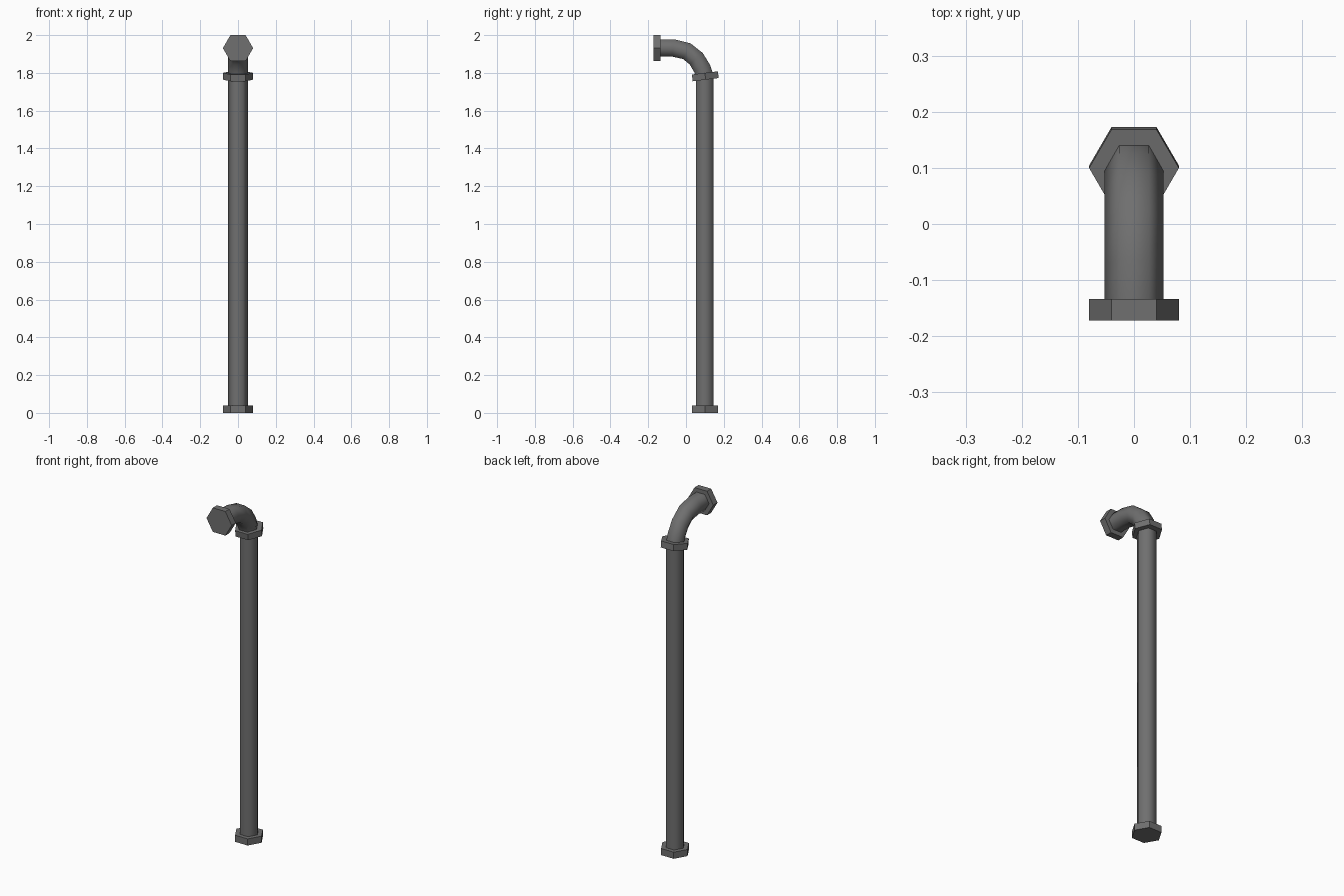
import bpy, bmesh, math
from mathutils import Vector

if "Cube" in bpy.data.objects:
    bpy.data.objects.remove(bpy.data.objects["Cube"])

grey = bpy.data.materials.new("dark_grey_metal")
grey.diffuse_color = (0.16, 0.16, 0.16, 1)
grey.use_nodes = True
grey.node_tree.nodes["Principled BSDF"].inputs["Base Color"].default_value = grey.diffuse_color


def sweep(name, path, radius, smooth, sides=6):
    """Sweep a polygon along a (y, z) path lying in the x = 0 plane."""
    pts = [Vector((0, y, z)) for y, z in path]
    bm = bmesh.new()
    rings = []
    side = Vector((1, 0, 0))
    for i, p in enumerate(pts):
        # average of neighbouring directions keeps mitred joints
        dirs = []
        if i > 0:
            dirs.append((p - pts[i - 1]).normalized())
        if i < len(pts) - 1:
            dirs.append((pts[i + 1] - p).normalized())
        t = sum(dirs, Vector()).normalized()
        n = t.cross(side)
        angles = [2 * math.pi * k / sides for k in range(sides)]
        rings.append([bm.verts.new(p + radius * (math.cos(a) * side + math.sin(a) * n))
                      for a in angles])
    for r0, r1 in zip(rings, rings[1:]):
        for k in range(sides):
            j = (k + 1) % sides
            f = bm.faces.new((r0[k], r0[j], r1[j], r1[k]))
            f.smooth = smooth
    bm.faces.new(rings[0])
    bm.faces.new(rings[-1])
    bmesh.ops.recalc_face_normals(bm, faces=bm.faces[:])
    mesh = bpy.data.meshes.new(name)
    bm.to_mesh(mesh)
    bm.free()
    mesh.materials.append(grey)
    obj = bpy.data.objects.new(name, mesh)
    bpy.context.collection.objects.link(obj)
    return obj


PIPE_R, NUT_R = 0.053, 0.08

# upright pipe and bent elbow
sweep("upright_pipe", [(0.1, 0.02), (0.1, 1.78)], PIPE_R, True)
sweep("elbow_pipe", [(0.102, 1.77), (0.095, 1.795), (0.085, 1.824), (0.054, 1.875),
                     (0.004, 1.915), (-0.068, 1.932), (-0.15, 1.932)], PIPE_R, True)

# hexagonal collars: foot, tilted elbow joint, outlet
tilt = math.radians(7)
dy, dz = 0.018 * math.sin(tilt), 0.018 * math.cos(tilt)
sweep("foot_nut", [(0.1, 0), (0.1, 0.038)], NUT_R, False)
sweep("elbow_nut", [(0.102 + dy, 1.782 - dz), (0.102 - dy, 1.782 + dz)], NUT_R, False)
sweep("outlet_nut", [(-0.134, 1.931), (-0.172, 1.931)], NUT_R, False)
